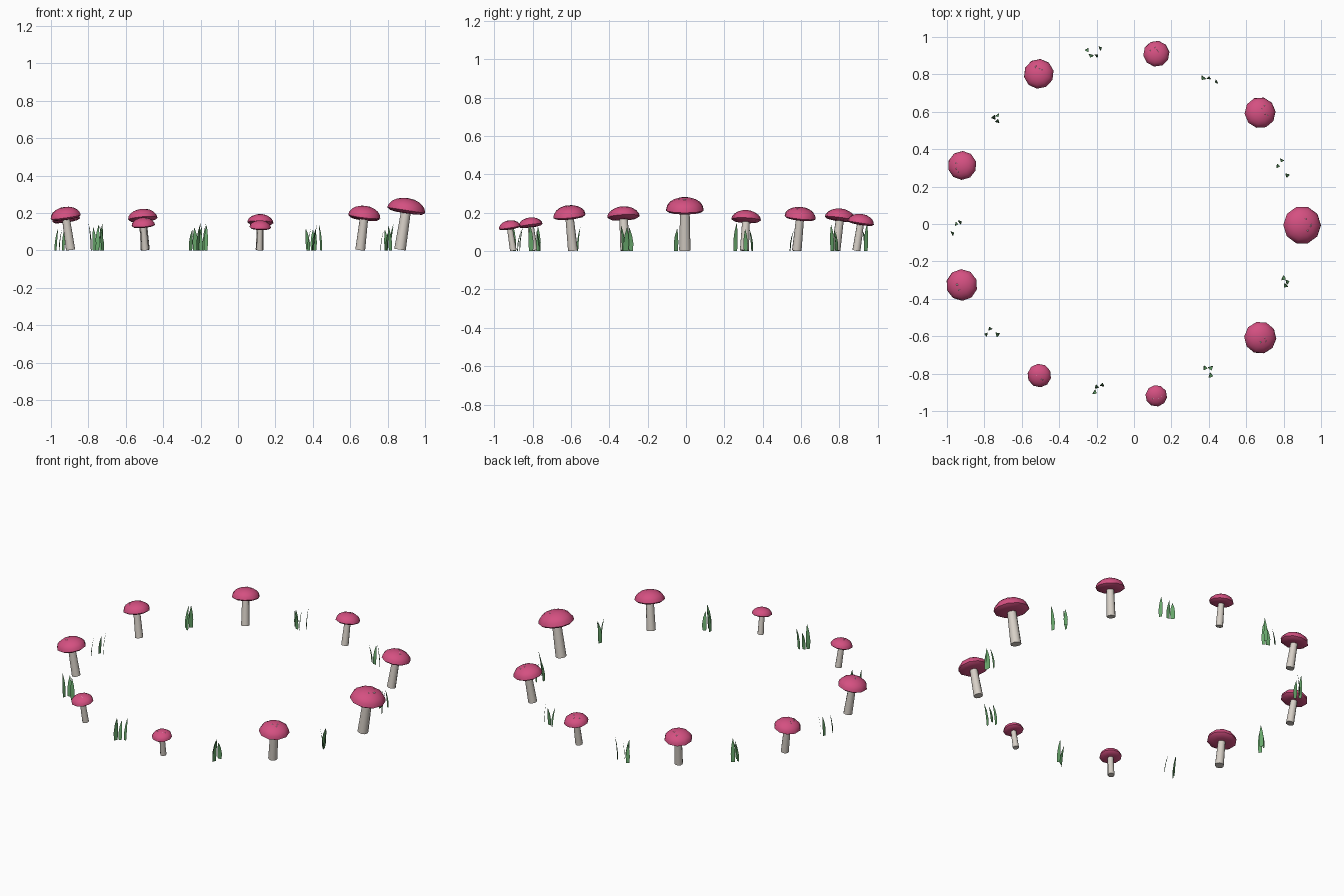
import bpy, bmesh, math, random
from mathutils import Matrix, Vector

random.seed(11)
cube = bpy.data.objects.get("Cube")
if cube:
    bpy.data.objects.remove(cube, do_unlink=True)


def make_material(name, colour):
    mat = bpy.data.materials.new(name)
    mat.use_nodes = True
    mat.diffuse_color = (*colour, 1)
    mat.node_tree.nodes["Principled BSDF"].inputs["Base Color"].default_value = (*colour, 1)
    return mat


PINK = make_material("cap pink", (0.66, 0.08, 0.22))
CREAM = make_material("stem cream", (0.68, 0.63, 0.57))
WHITE = make_material("spot white", (0.88, 0.85, 0.82))
GREEN = make_material("grass green", (0.14, 0.39, 0.15))


def finish(name, bm, mat, matrix=None):
    mesh = bpy.data.meshes.new(name)
    bm.to_mesh(mesh)
    bm.free()
    mesh.materials.append(mat)
    obj = bpy.data.objects.new(name, mesh)
    bpy.context.collection.objects.link(obj)
    if matrix:
        obj.matrix_world = matrix
    # Smooth the round sides, keep the rims sharp
    bpy.ops.object.select_all(action="DESELECT")
    obj.select_set(True)
    bpy.context.view_layer.objects.active = obj
    bpy.ops.object.shade_smooth_by_angle(angle=math.radians(60))


def lathe(profile, sides):
    """Revolve (radius, height) points around z."""
    bm = bmesh.new()
    verts = [bm.verts.new((r, 0, z)) for r, z in profile]
    edges = [bm.edges.new(pair) for pair in zip(verts, verts[1:])]
    bmesh.ops.spin(bm, geom=verts + edges, axis=(0, 0, 1), cent=(0, 0, 0),
                   angle=math.tau, steps=sides, use_duplicate=False)
    bmesh.ops.remove_doubles(bm, verts=bm.verts, dist=0.0001)
    bmesh.ops.recalc_face_normals(bm, faces=bm.faces)
    return bm


# Mushrooms: one shape, scaled around a ring and leaning outward
RING, RING_R, LEAN = Vector((-0.042, -0.006, 0)), 0.908, 0.155
CAP_R, CAP_H, CAP_Z = 0.102, 0.066, 0.213
SCALES = [1, 0.82, 0.69, 0.79, 0.76, 0.83, 0.625, 0.57, 0.85]

stem_profile = [(0, 0), (0.031, 0), (0.026, CAP_Z), (0, CAP_Z)]
dome = [(CAP_R * math.cos(a), CAP_Z + CAP_H * math.sin(a))
        for a in (i * math.pi / 10 for i in range(5))]
cap_profile = ([(0, CAP_Z - 0.016), (0.05, CAP_Z - 0.016), (0.086, CAP_Z - 0.011)]
               + dome + [(0, CAP_Z + CAP_H)])

for i, scale in enumerate(SCALES):
    angle = math.tau * i / len(SCALES)
    foot = RING + Vector((RING_R * math.cos(angle), RING_R * math.sin(angle), 0.004 * scale))
    place = (Matrix.Translation(foot) @ Matrix.Rotation(angle, 4, "Z")
             @ Matrix.Rotation(LEAN, 4, "Y") @ Matrix.Scale(scale, 4))
    finish(f"stem_{i + 1}", lathe(stem_profile, 10), CREAM, place)
    finish(f"cap_{i + 1}", lathe(cap_profile, 10), PINK, place)

    # Small spots sunk into the top of the cap
    bm = bmesh.new()
    for k in range(4):
        turn, tilt = random.uniform(-1.5, 1.5), random.uniform(0.15, 0.55)
        spot = Vector((CAP_R * math.sin(tilt) * math.cos(turn),
                       CAP_R * math.sin(tilt) * math.sin(turn),
                       CAP_Z + CAP_H * math.cos(tilt) - 0.003))
        bmesh.ops.create_icosphere(bm, subdivisions=1, radius=0.005,
                                   matrix=Matrix.Translation(spot))
    finish(f"spots_{i + 1}", bm, WHITE, place)


# Grass: tufts of thin curved blades between the mushrooms
def add_blade(bm, x, y, height):
    turn = Matrix.Rotation(random.uniform(0, math.tau), 3, "Z")
    width, bend = random.uniform(0.011, 0.015), random.uniform(0.012, 0.022)
    base = Vector((x, y, 0))
    rows = []
    for t, w in ((0, 0.8), (0.35, 1), (0.7, 0.7), (1, 0.08)):
        curve = bend * (t * t - 0.4)
        rows.append([bm.verts.new(base + turn @ Vector((side * w * width, curve, t * height)))
                     for side in (-1, 1)])
    for low, high in zip(rows, rows[1:]):
        bm.faces.new((low[0], low[1], high[1], high[0]))


TUFTS = [
    [(0.77, 0.31), (0.79, 0.34), (0.82, 0.26)],
    [(0.37, 0.78), (0.4, 0.78), (0.44, 0.76)],
    [(-0.25, 0.93), (-0.23, 0.9), (-0.2, 0.9), (-0.18, 0.94)],
    [(-0.75, 0.57), (-0.73, 0.58), (-0.73, 0.55)],
    [(-0.97, -0.05), (-0.95, 0), (-0.93, 0.01)],
    [(-0.79, -0.59), (-0.77, -0.56), (-0.73, -0.59)],
    [(-0.21, -0.9), (-0.2, -0.87), (-0.17, -0.86)],
    [(0.38, -0.77), (0.41, -0.77), (0.41, -0.81)],
    [(0.8, -0.29), (0.82, -0.31), (0.81, -0.33)],
]
for i, blades in enumerate(TUFTS):
    bm = bmesh.new()
    for x, y in blades:
        add_blade(bm, x, y, random.uniform(0.105, 0.145))
    finish(f"grass_tuft_{i + 1}", bm, GREEN)
